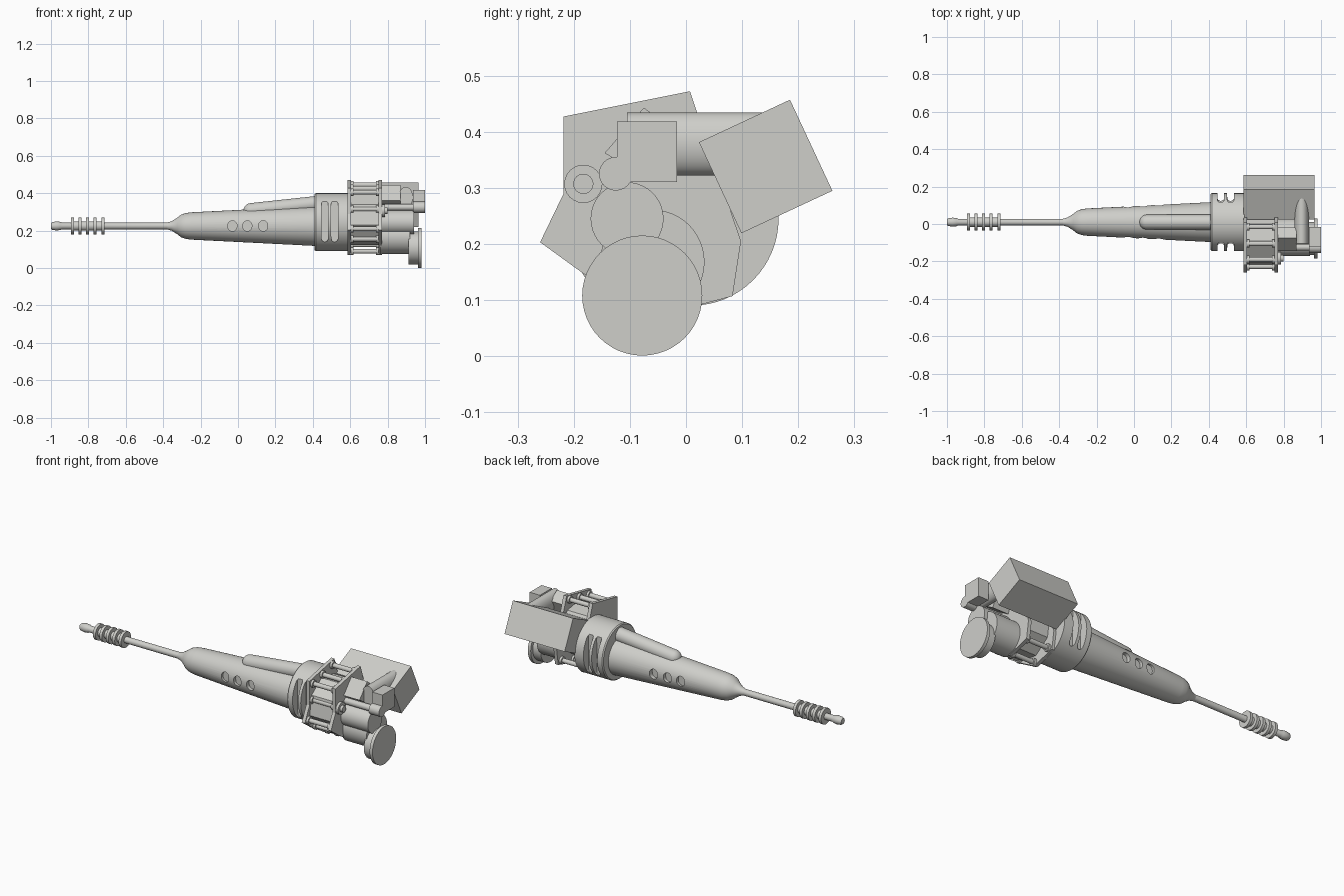
import bpy, bmesh, math
from mathutils import Vector, Matrix

if "Cube" in bpy.data.objects:
    bpy.data.objects.remove(bpy.data.objects["Cube"])

mat = bpy.data.materials.new("light_grey")
mat.diffuse_color = (0.62, 0.62, 0.59, 1)
mat.use_nodes = True
mat.node_tree.nodes["Principled BSDF"].inputs["Base Color"].default_value = mat.diffuse_color


def finish(name, bm, smooth=True):
    bmesh.ops.recalc_face_normals(bm, faces=bm.faces)
    me = bpy.data.meshes.new(name)
    bm.to_mesh(me)
    bm.free()
    ob = bpy.data.objects.new(name, me)
    bpy.context.collection.objects.link(ob)
    me.materials.append(mat)
    if smooth:
        shade(ob)
    return ob


def shade(ob):
    bpy.ops.object.select_all(action='DESELECT')
    ob.select_set(True)
    bpy.context.view_layer.objects.active = ob
    bpy.ops.object.shade_smooth_by_angle(angle=math.radians(32))


def lathe(name, p0, d, profile, seg=32, squash=1.0):
    """Capped turned part: profile of (distance, radius) along direction d."""
    bm = bmesh.new()
    d = Vector(d).normalized()
    v = Vector((0, 0, 1)) if abs(d.z) < 0.9 else Vector((0, 1, 0))
    u = v.cross(d).normalized()
    v = d.cross(u)
    rings = []
    for t, r in profile:
        rings.append([bm.verts.new(Vector(p0) + d * t
                      + u * (r * squash * math.cos(math.tau * i / seg))
                      + v * (r * math.sin(math.tau * i / seg))) for i in range(seg)])
    for a, b in zip(rings, rings[1:]):
        for i in range(seg):
            j = (i + 1) % seg
            bm.faces.new((a[i], a[j], b[j], b[i]))
    bm.faces.new(rings[0])
    bm.faces.new(rings[-1])
    return finish(name, bm)


def xcyl(name, y, z, r, x0, x1, seg=32):
    return lathe(name, (x0, y, z), (1, 0, 0), [(0, r), (x1 - x0, r)], seg)


def prism(name, yz, x0, x1):
    """Polygon in the y-z plane, extruded along x."""
    bm = bmesh.new()
    a = [bm.verts.new((x0, y, z)) for y, z in yz]
    b = [bm.verts.new((x1, y, z)) for y, z in yz]
    bm.faces.new(a)
    bm.faces.new(b)
    n = len(yz)
    for i in range(n):
        j = (i + 1) % n
        bm.faces.new((a[i], a[j], b[j], b[i]))
    return finish(name, bm, False)


def cut(ob, cutters):
    for c in cutters:
        m = ob.modifiers.new("cut", 'BOOLEAN')
        m.operation = 'DIFFERENCE'
        m.solver = 'EXACT'
        m.object = c
        bpy.context.view_layer.objects.active = ob
        bpy.ops.object.modifier_apply(modifier=m.name)
        bpy.data.objects.remove(c)
    shade(ob)


def slot_cutter(x, z, r, half, y0, y1):
    """Upright rounded slot extruded along y."""
    bm = bmesh.new()
    pts = [(r * math.cos(math.tau * i / 24), r * math.sin(math.tau * i / 24)) for i in range(24)]
    pts = [(x + px, z + pz + (half if i <= 12 else -half)) for i, (px, pz) in enumerate(pts)]
    a = [bm.verts.new((px, y0, pz)) for px, pz in pts]
    b = [bm.verts.new((px, y1, pz)) for px, pz in pts]
    bm.faces.new(a)
    bm.faces.new(b)
    for i in range(24):
        j = (i + 1) % 24
        bm.faces.new((a[i], a[j], b[j], b[i]))
    ob = finish("slot_cutter", bm, False)
    ob.hide_render = True
    return ob


AY, AZ = 0.01, 0.225

# thin barrel with tip knob
lathe("barrel", (-1, AY, AZ), (1, 0, 0),
      [(0, .016), (.008, .021), (.03, .024), (.05, .022), (.06, .018), (.64, .018)], 24)
# cooling rings near the tip
for i in range(5):
    x = -0.885 + i * 0.0405
    xcyl("barrel_ring", AY, AZ, 0.045, x - 0.008, x + 0.008)
xcyl("ring_core", AY, AZ, 0.025, -0.893, -0.715, 24)

# tapered body with three side holes
body = lathe("tapered_body", (-0.38, AY, AZ), (1, 0, 0),
             [(0, .018), (.025, .025), (.055, .044), (.075, .06), (.1, .069), (.13, .073),
              (.80, .107)], 48)
holes = []
for x in (-0.03, 0.05, 0.135):
    for s in (1, -1):
        ya, yb = sorted((AY + s * 0.068, AY + s * 0.2))
        holes.append(slot_cutter(x, AZ, 0.024, 0.004, ya, yb))
cut(body, holes)

# rounded ridge on top of the body
lathe("top_ridge", (0.03, AY, 0.303), (0.38, 0, 0.04),
      [(0.04 - 0.04 * math.cos(a * math.pi / 16), 0.002 + 0.038 * math.sin(a * math.pi / 16))
       for a in range(9)] + [(0.39, 0.041)], 32)

# slotted collar
collar = lathe("collar", (0.41, AY, 0.245), (1, 0, 0),
               [(0, .15), (.006, .155), (.18, .155)], 64)
slots = []
for x in (0.464, 0.516):
    for s in (1, -1):
        ya, yb = sorted((AY + s * 0.108, AY + s * 0.25))
        slots.append(slot_cutter(x, 0.25, 0.018, 0.092, ya, yb))
cut(collar, slots)

# angular frame plates with a faceted core and tie rods
outline = [(-.218, .427), (.007, .472), (.098, .205), (.083, .107), (-.055, .07),
           (-.18, .145), (-.26, .203), (-.218, .29)]
prism("frame_plate_inner", outline, 0.585, 0.605)
prism("frame_plate_outer", outline, 0.75, 0.77)
prism("frame_core", [(-.075 + .145 * math.cos(math.tau * (i + .3) / 8),
                      .265 + .145 * math.sin(math.tau * (i + .3) / 8)) for i in range(8)],
      0.6, 0.76)
for y, z in ((-.015, .445), (-.105, .425), (-.19, .405), (-.195, .315), (-.228, .21),
             (-.165, .155), (-.055, .09), (.055, .125)):
    lathe("tie_rod", (0.6, y, z), (1, 0, 0),
          [(0, .021), (.018, .021), (.018, .013), (.137, .013), (.137, .021), (.155, .021)], 16)

# tilted side box
c, s, h = math.cos(math.radians(25)), math.sin(math.radians(25)), 0.0895
prism("side_box", [(.142 + c * a * h - s * b * h, .338 + s * a * h + c * b * h)
                   for a, b in ((-1, -1), (1, -1), (1, 1), (-1, 1))], 0.585, 0.965)

# rear drums
xcyl("lower_drum", -.06, .168, .093, 0.76, 0.92, 48)
xcyl("middle_drum", -.105, .245, .065, 0.76, 0.94, 40)
lathe("end_disc", (0.912, -.078, .108), (1, 0, 0),
      [(0, .088), (.05, .088), (.05, .107), (.068, .107)], 48)

# cross tube into the box, and its end block
lathe("cross_tube", (0.897, -.105, .378), (0, 1, 0), [(0, .056), (.245, .056)], 40, 0.68)
prism("end_block", [(-.123, .31), (-.016, .31), (-.016, .418), (-.123, .418)], 0.935, 1.0)

# small rear rods, knobs and wedge
xcyl("rear_rod", -.125, .325, .018, 0.76, 0.95, 24)
xcyl("rear_knob", -.125, .325, .03, 0.935, 1.0, 24)
xcyl("side_rod", -.183, .307, .018, 0.76, 0.80, 24)
xcyl("side_knob", -.183, .307, .034, 0.768, 0.785, 24)
prism("rear_wedge", [(-.145, .362), (-.075, .443), (-.02, .40), (-.06, .31)], 0.76, 0.87)
